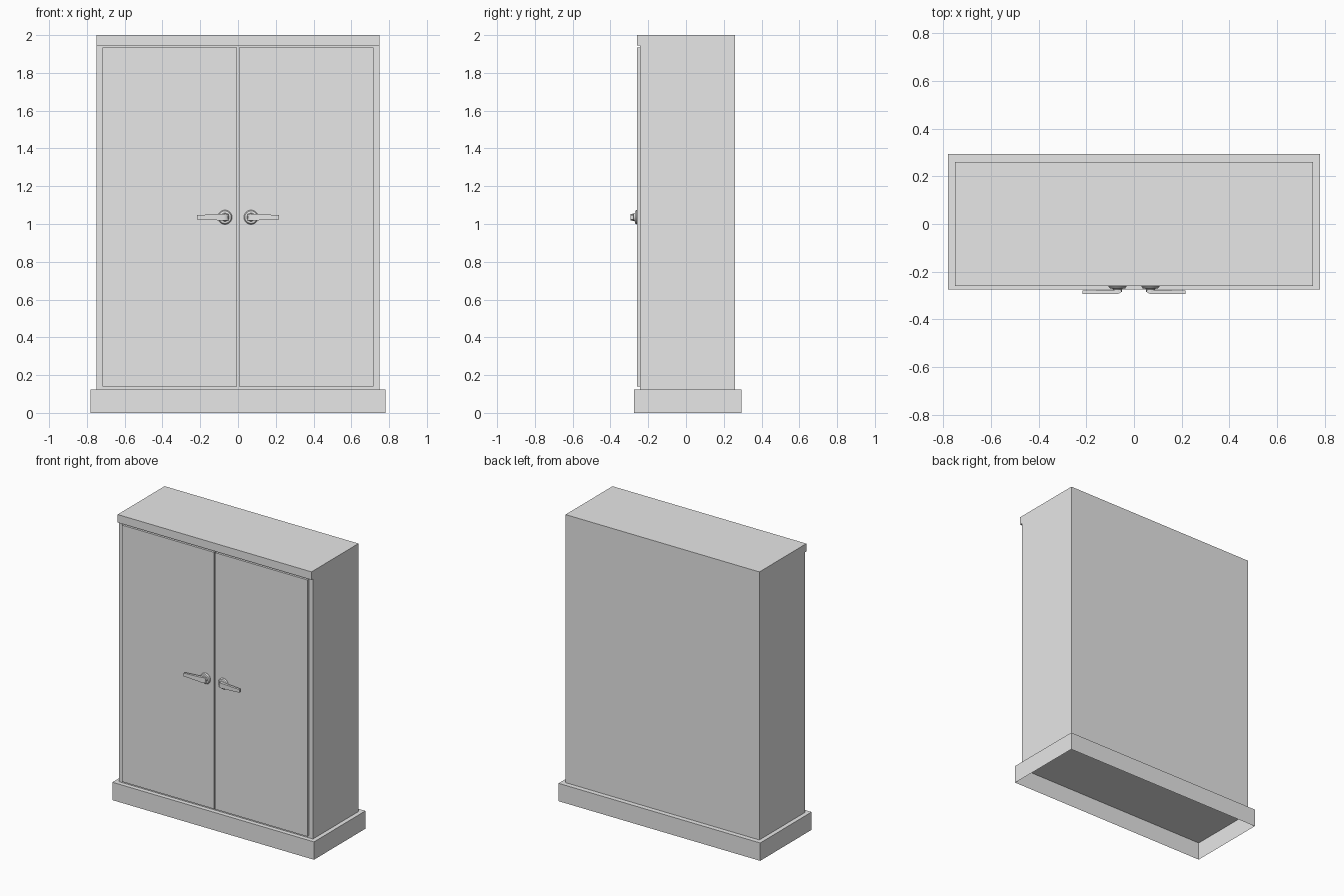
import bpy, bmesh, math
from mathutils import Vector, Matrix

cube = bpy.data.objects.get("Cube")
if cube:
    bpy.data.objects.remove(cube, do_unlink=True)

grey = bpy.data.materials.new("plain_grey")
grey.use_nodes = True
grey.diffuse_color = (0.8, 0.8, 0.8, 1)
grey.node_tree.nodes["Principled BSDF"].inputs["Base Color"].default_value = (0.8, 0.8, 0.8, 1)


def finish(name, bm, smooth=False):
    bmesh.ops.recalc_face_normals(bm, faces=bm.faces)
    mesh = bpy.data.meshes.new(name)
    bm.to_mesh(mesh)
    bm.free()
    mesh.materials.append(grey)
    obj = bpy.data.objects.new(name, mesh)
    bpy.context.collection.objects.link(obj)
    if smooth:
        bpy.ops.object.select_all(action="DESELECT")
        obj.select_set(True)
        bpy.context.view_layer.objects.active = obj
        bpy.ops.object.shade_smooth_by_angle(angle=math.radians(35))
    return obj


def extrude(points, direction):
    """Closed prism from an outline and an extrusion vector."""
    bm = bmesh.new()
    face = bm.faces.new([bm.verts.new(p) for p in points])
    out = bmesh.ops.extrude_face_region(bm, geom=[face], use_keep_orig=True)
    moved = [v for v in out["geom"] if isinstance(v, bmesh.types.BMVert)]
    bmesh.ops.translate(bm, verts=moved, vec=direction)
    return bm


def box(x0, x1, y0, y1, z0, z1):
    outline = [(x0, y0, z0), (x1, y0, z0), (x1, y1, z0), (x0, y1, z0)]
    return extrude(outline, Vector((0, 0, z1 - z0)))


def open_bottom(bm):
    bmesh.ops.recalc_face_normals(bm, faces=bm.faces)
    under = [f for f in bm.faces if f.normal.z < -0.9 and f.calc_center_median().z < 0.5]
    bmesh.ops.delete(bm, geom=under, context="FACES_ONLY")


# Plinth: a thin shell, hollow underneath
plinth = box(-0.78, 0.78, -0.274, 0.294, 0, 0.125)
open_bottom(plinth)
base = finish("plinth", plinth)
if base.data.polygons[0].normal.length and any(
        p.normal.z < -0.9 for p in base.data.polygons):
    base.data.flip_normals()

# Carcass with an overhanging front lip at the top
side = [(0.26, 0.125), (0.26, 2), (-0.259, 2), (-0.259, 1.944),
        (-0.243, 1.944), (-0.243, 0.125)]
carcass = extrude([(-0.75, y, z) for y, z in side], Vector((1.5, 0, 0)))
open_bottom(carcass)
finish("carcass", carcass)

HANDLE_X, HANDLE_Z = 0.069, 1.036

for label, s in (("left", 1), ("right", -1)):
    # Door leaf
    finish(label + "_door", box(s * 0.004, s * 0.718, -0.259, -0.24, 0.14, 1.935))

    # Round rose and neck, lathed about the y axis
    bm = bmesh.new()
    profile = [(0.038, -0.257), (0.038, -0.262), (0.033, -0.269), (0.026, -0.271),
               (0.022, -0.271), (0.019, -0.275), (0.019, -0.284), (0, -0.284)]
    centre = Vector((s * HANDLE_X, 0, HANDLE_Z))
    verts = [bm.verts.new(centre + Vector((r, y, 0))) for r, y in profile]
    edges = [bm.edges.new(pair) for pair in zip(verts, verts[1:])]
    bmesh.ops.spin(bm, geom=verts + edges, cent=centre, axis=(0, 1, 0),
                   angle=math.tau, steps=32)
    bmesh.ops.remove_doubles(bm, verts=bm.verts, dist=0.0001)
    finish(label + "_handle_rose", bm, smooth=True)

    # Lever, tapering towards its outer tip
    plan = [(0.05, -0.276), (0.053, -0.284), (0.062, -0.291), (0.075, -0.294),
            (0.216, -0.294), (0.216, -0.279), (0.1, -0.276)]
    bm = extrude([(s * x, y, -1) for x, y in plan], Vector((0, 0, 2)))
    for v in bm.verts:
        half = 0.018 - 0.05 * max(0, abs(v.co.x) - 0.075)
        v.co.z = HANDLE_Z + math.copysign(half, v.co.z)
    finish(label + "_handle_lever", bm, smooth=True)
